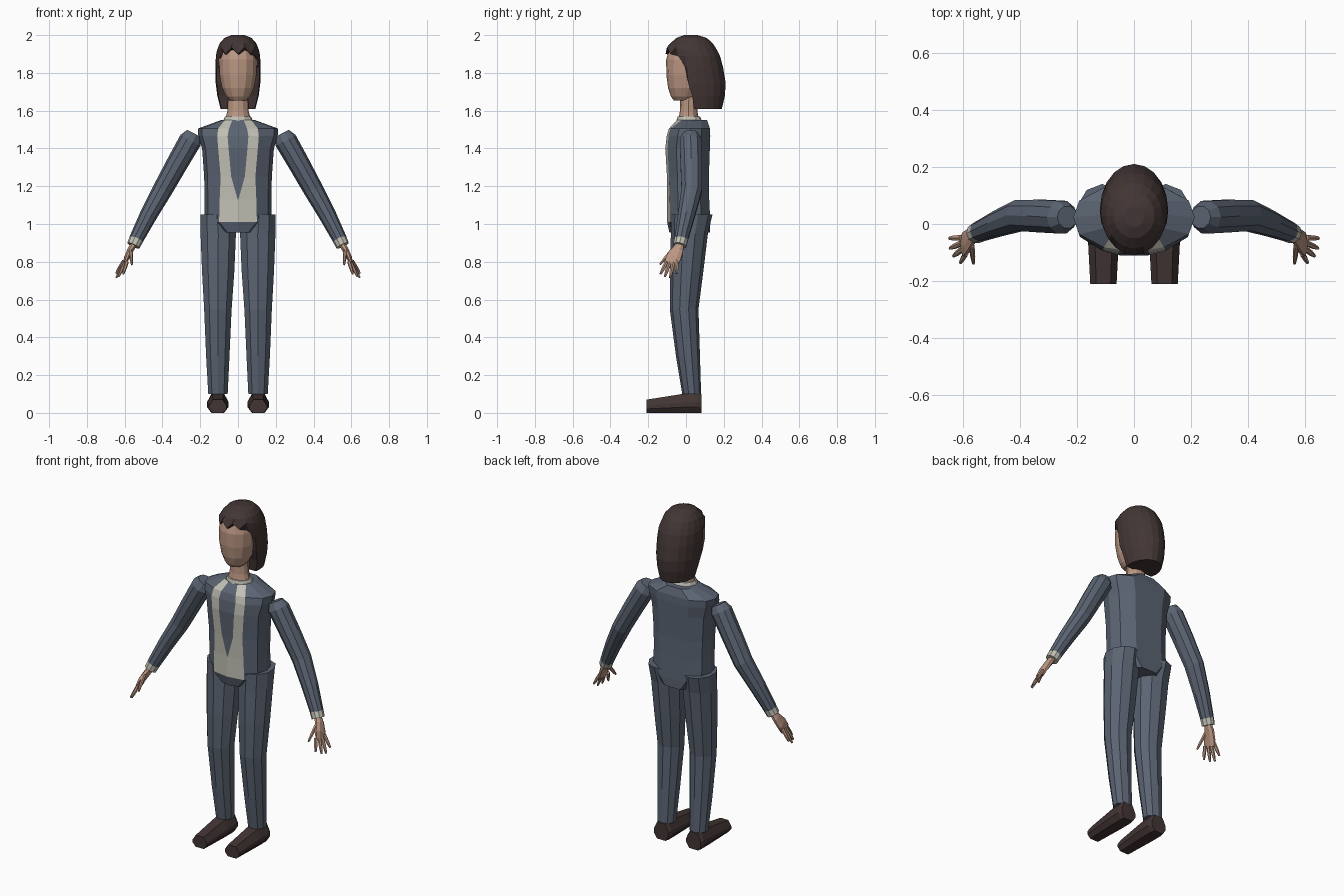
import bpy, bmesh, math
from mathutils import Vector


def material(name, rgb):
    m = bpy.data.materials.new(name)
    m.diffuse_color = (*rgb, 1)
    return m


SUIT = material("slate_suit", (0.105, 0.128, 0.17))
SHIRT = material("pale_shirt", (0.54, 0.53, 0.46))
SKIN = material("skin", (0.50, 0.31, 0.225))
HAIR = material("dark_brown_hair", (0.055, 0.037, 0.035))
SHOE = material("brown_leather", (0.055, 0.036, 0.034))


def loft(name, rings, mats, rule=None):
    """Skin closed rings of equal length and cap both ends."""
    bm = bmesh.new()
    vs = [[bm.verts.new(p) for p in ring] for ring in rings]
    n = len(vs[0])
    for i in range(len(vs) - 1):
        for j in range(n):
            k = (j + 1) % n
            f = bm.faces.new((vs[i][j], vs[i][k], vs[i + 1][k], vs[i + 1][j]))
            f.material_index = rule(i, j) if rule else 0
    bm.faces.new(vs[0])
    bm.faces.new(vs[-1])
    bmesh.ops.recalc_face_normals(bm, faces=bm.faces)
    me = bpy.data.meshes.new(name)
    bm.to_mesh(me)
    bm.free()
    for m in mats:
        me.materials.append(m)
    ob = bpy.data.objects.new(name, me)
    bpy.context.collection.objects.link(ob)
    return ob


def oval(z, rx, y0, y1, n=12, cx=0.0):
    cy, ry = (y0 + y1) / 2, (y1 - y0) / 2
    return [Vector((cx + rx * math.sin(t), cy - ry * math.cos(t), z))
            for t in (2 * math.pi * k / n for k in range(n))]


def tube(name, path, radii, mat, n=8, side=1):
    """Tube along path; radii are (across y, across thickness)."""
    pts = [Vector((p[0] * side, p[1], p[2])) for p in path]
    rings = []
    for i, p in enumerate(pts):
        d = (pts[min(i + 1, len(pts) - 1)] - pts[max(i - 1, 0)]).normalized()
        u = (Vector((0, 1, 0)) - d * d.y).normalized()
        v = d.cross(u)
        a, b = radii[i]
        rings.append([p + u * a * math.cos(t) + v * b * math.sin(t)
                      for t in (2 * math.pi * (k + 0.5) / n for k in range(n))])
    return loft(name, rings, [mat])


# Jacket with shirt panel and pointed centre: columns follow the panel edges
def torso_ring(z, rx, y0, y1, tie, panel):
    cy, p = (y0 + y1) / 2, 2.3

    def at(x, edge):
        return Vector((x, cy + (edge - cy) * (1 - abs(x / rx) ** p) ** (1 / p), z))
    front = [-0.9 * rx, -panel, -tie, tie, panel, 0.9 * rx]
    back = [0.9 * rx, 0.5 * rx, -0.5 * rx, -0.9 * rx]
    return ([Vector((-rx, cy, z))] + [at(x, y0) for x in front]
            + [Vector((rx, cy, z))] + [at(x, y1) for x in back])


TORSO = [(1.55, 0.09, -0.05, 0.12, 0.03, 0.07),
         (1.505, 0.213, -0.092, 0.138, 0.048, 0.105),
         (1.465, 0.21, -0.105, 0.14, 0.055, 0.11),
         (1.40, 0.19, -0.112, 0.138, 0.05, 0.105),
         (1.25, 0.179, -0.102, 0.132, 0.036, 0.092),
         (1.13, 0.177, -0.1, 0.134, 0.002, 0.097),
         (1.01, 0.178, -0.1, 0.14, 0.002, 0.1),
         (0.955, 0.10, -0.088, 0.138, 0.002, 0.055)]


def jacket_colour(i, j):
    if i > 5:
        return 0
    return 1 if j in (2, 4) or (j == 3 and i == 5) else 0


loft("jacket", [torso_ring(*r) for r in TORSO], [SUIT, SHIRT], jacket_colour)

# Collar, neck and head
loft("shirt_collar", [oval(1.53, 0.085, -0.055, 0.09), oval(1.568, 0.07, -0.045, 0.075)], [SHIRT])
loft("neck", [oval(1.54, 0.07, -0.042, 0.07), oval(1.60, 0.056, -0.032, 0.06),
              oval(1.70, 0.052, -0.03, 0.06)], [SKIN])
HEAD = [(1.655, 0.045, -0.065, 0.04), (1.675, 0.064, -0.08, 0.06),
        (1.72, 0.086, -0.095, 0.085), (1.79, 0.1, -0.104, 0.1),
        (1.87, 0.103, -0.105, 0.11), (1.93, 0.092, -0.088, 0.1),
        (1.965, 0.06, -0.05, 0.07)]
loft("head", [oval(*r, n=14) for r in HEAD], [SKIN])

# Hair: closed cap, ragged fringe, then a bob held behind the hairline
HAIRCUT = [(2.0, 0.035, -0.01, 0.06, -1), (1.985, 0.072, -0.05, 0.11, -1),
           (1.955, 0.098, -0.085, 0.143, -1), (1.92, 0.111, -0.108, 0.165, -1),
           (1.89, 0.117, -0.1, 0.18, -0.045), (1.83, 0.12, -0.1, 0.196, -0.005),
           (1.745, 0.118, -0.1, 0.21, 0.012), (1.68, 0.11, -0.08, 0.206, 0.033),
           (1.61, 0.092, -0.04, 0.19, 0.042)]
hair_rings = []
for level, (z, rx, y0, y1, line) in enumerate(HAIRCUT):
    ring = oval(z, rx, y0, y1, n=20)
    for k, p in enumerate(ring):
        p.y = max(p.y, line)
        if level == 3 and p.y < -0.03:
            p.z += -0.02 if k % 2 == 0 else 0.015
    hair_rings.append(ring)
loft("hair", hair_rings, [HAIR])

# Trouser legs: height, outer x, inner x, front y, back y
LEG = [(1.05, 0.203, 0.02, -0.08, 0.14), (0.95, 0.203, 0.006, -0.08, 0.116),
       (0.75, 0.195, 0.015, -0.086, 0.092), (0.55, 0.183, 0.03, -0.086, 0.066),
       (0.30, 0.172, 0.042, -0.053, 0.074), (0.10, 0.16, 0.052, -0.02, 0.08)]
# Shoes: y, half width, top height
SHOE_STATIONS = [(-0.21, 0.046, 0.07), (-0.02, 0.056, 0.1), (0.06, 0.056, 0.107), (0.082, 0.048, 0.1)]
SHOE_SECTION = [(-0.6, 0), (0.6, 0), (1, 0.3), (1, 0.55), (0.55, 1), (-0.55, 1), (-1, 0.55), (-1, 0.3)]
# Fingers: knuckle and tip
FINGERS = {"index_finger": ((0.588, -0.103, 0.80), (0.608, -0.135, 0.735)),
           "middle_finger": ((0.598, -0.086, 0.797), (0.632, -0.112, 0.722)),
           "ring_finger": ((0.603, -0.067, 0.797), (0.644, -0.085, 0.716)),
           "little_finger": ((0.604, -0.048, 0.805), (0.646, -0.05, 0.738)),
           "thumb": ((0.568, -0.075, 0.86), (0.562, -0.138, 0.785))}

for side, tag in ((-1, "right"), (1, "left")):
    loft(f"{tag}_trouser_leg",
         [oval(z, (a - b) / 2, y0, y1, n=10, cx=side * (a + b) / 2) for z, a, b, y0, y1 in LEG], [SUIT])
    loft(f"{tag}_shoe", [[Vector((side * 0.107 + w * a, y, h * b)) for a, b in SHOE_SECTION]
                         for y, w, h in SHOE_STATIONS], [SHOE])
    # Sleeve with blunt shoulder end and bent elbow
    tube(f"{tag}_sleeve",
         [(0.233, 0.024, 1.48), (0.252, 0.024, 1.443), (0.325, 0.028, 1.315),
          (0.40, 0.03, 1.18), (0.475, 0.002, 1.045), (0.54, -0.026, 0.917)],
         [(0.04, 0.04), (0.06, 0.06), (0.06, 0.057), (0.057, 0.053), (0.047, 0.046), (0.037, 0.038)],
         SUIT, 10, side)
    tube(f"{tag}_cuff", [(0.538, -0.025, 0.92), (0.554, -0.033, 0.886)],
         [(0.038, 0.038), (0.036, 0.036)], SHIRT, 10, side)
    tube(f"{tag}_palm",
         [(0.55, -0.031, 0.895), (0.568, -0.042, 0.865), (0.588, -0.064, 0.825), (0.6, -0.078, 0.79)],
         [(0.022, 0.018), (0.031, 0.018), (0.042, 0.015), (0.04, 0.009)], SKIN, 8, side)
    for finger, (a, b) in FINGERS.items():
        mid = Vector(a).lerp(Vector(b), 0.6)
        tube(f"{tag}_{finger}", [a, mid, b], [(0.011, 0.01), (0.01, 0.009), (0.006, 0.005)], SKIN, 6, side)
